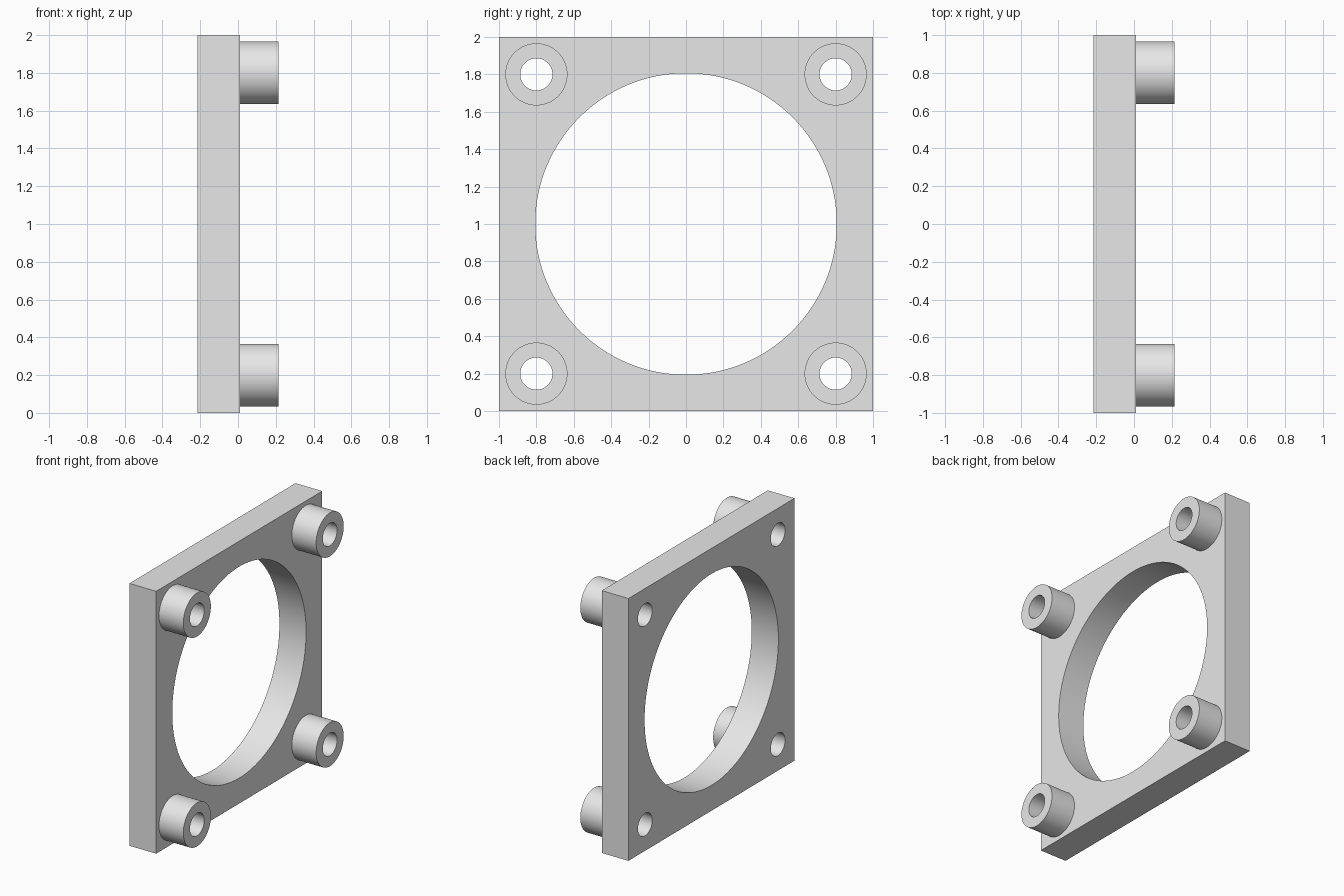
import bpy
import math

cube = bpy.data.objects.get("Cube")
if cube:
    bpy.data.objects.remove(cube, do_unlink=True)

# Overall layout
BACK, FACE, TIP = -0.215, 0.01, 0.215
MID = 1.0
OFFSET = 0.8
CORNERS = [(y, MID + z) for y in (-OFFSET, OFFSET) for z in (-OFFSET, OFFSET)]

grey = bpy.data.materials.new("light_grey")
grey.use_nodes = True
grey.diffuse_color = (0.8, 0.8, 0.8, 1)
grey.node_tree.nodes["Principled BSDF"].inputs["Base Color"].default_value = grey.diffuse_color


def x_cylinder(name, radius, x0, x1, y, z, sides):
    """Cylinder lying along x between x0 and x1."""
    bpy.ops.mesh.primitive_cylinder_add(
        vertices=sides, radius=radius, depth=x1 - x0,
        location=((x0 + x1) / 2, y, z), rotation=(0, math.pi / 2, 0))
    obj = bpy.context.object
    obj.name = name
    return obj


def drill(obj, radius, y, z, sides):
    """Cut a round through hole along x."""
    cutter = x_cylinder("hole_cutter", radius, -1, 1, y, z, sides)
    cutter.hide_render = True
    mod = obj.modifiers.new("hole", 'BOOLEAN')
    mod.operation = 'DIFFERENCE'
    mod.solver = 'EXACT'
    mod.object = cutter
    bpy.context.view_layer.objects.active = obj
    bpy.ops.object.modifier_apply(modifier=mod.name)
    bpy.data.objects.remove(cutter, do_unlink=True)


def finish(obj):
    obj.data.materials.clear()
    obj.data.materials.append(grey)
    bpy.ops.object.select_all(action='DESELECT')
    obj.select_set(True)
    bpy.context.view_layer.objects.active = obj
    bpy.ops.object.shade_smooth_by_angle(angle=math.radians(30))


# Square plate with the large opening and four bolt holes
bpy.ops.mesh.primitive_cube_add(size=1, location=((BACK + FACE) / 2, 0, MID))
plate = bpy.context.object
plate.name = "mounting_plate"
plate.scale = (FACE - BACK, 2, 2)
bpy.ops.object.transform_apply(location=False, rotation=False, scale=True)
drill(plate, 0.806, 0, MID, 128)
for y, z in CORNERS:
    drill(plate, 0.086, y, z, 48)
finish(plate)

# Tubular standoff at each corner
for y, z in CORNERS:
    label = ("lower" if z < MID else "upper") + ("_front" if y < 0 else "_back")
    standoff = x_cylinder(label + "_standoff", 0.166, FACE, TIP, y, z, 64)
    drill(standoff, 0.086, y, z, 48)
    finish(standoff)
